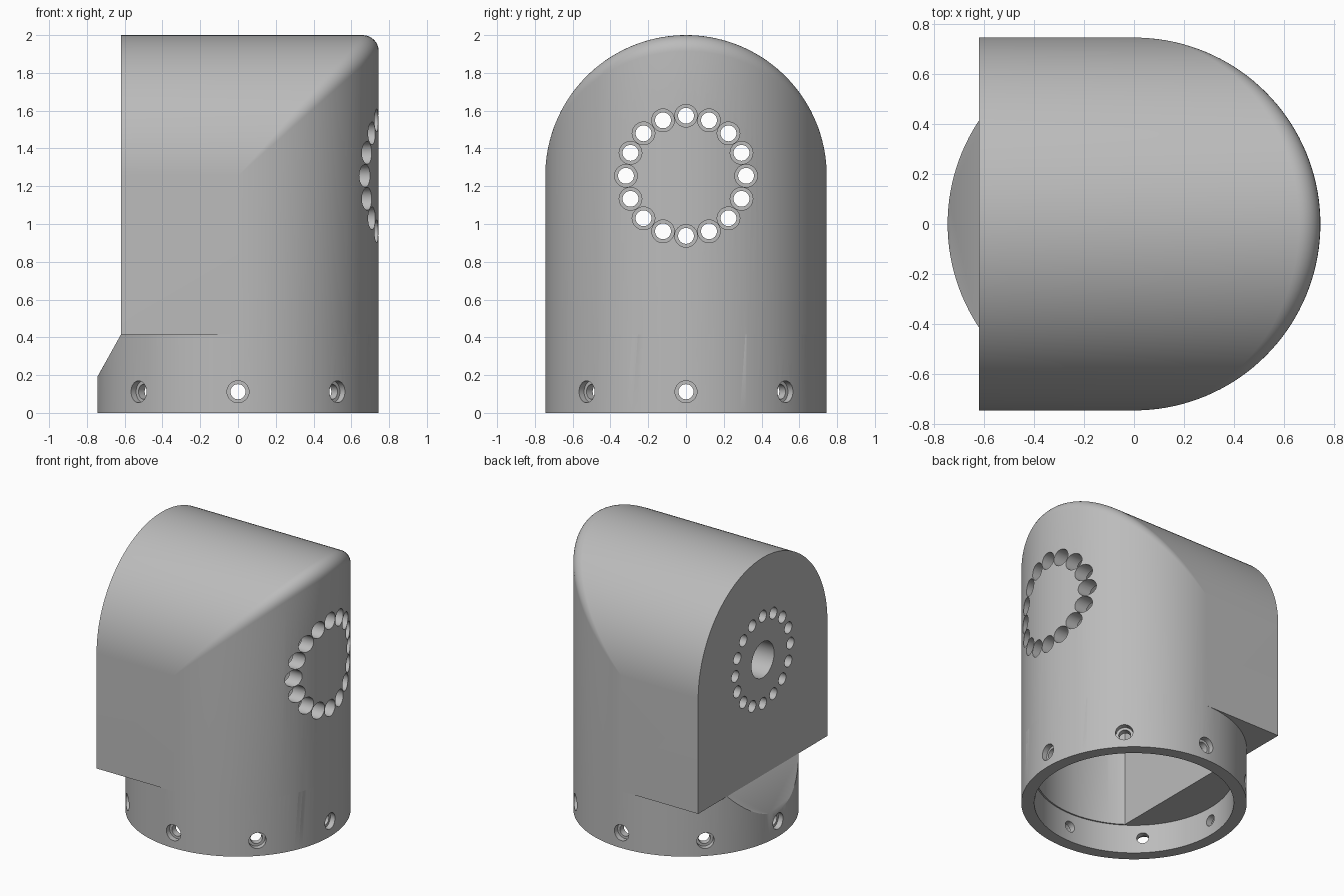
import bpy, bmesh
from math import sin, cos, pi, radians
from mathutils import Vector

cube = bpy.data.objects.get("Cube")
if cube:
    bpy.data.objects.remove(cube, do_unlink=True)

R = 0.745          # outer radius
AXIS = 1.255       # height of the horizontal arch axis
SHELF = 0.415      # underside of the square back
BACK = -0.62       # flat mounting face

grey = bpy.data.materials.new("light_grey")
grey.use_nodes = True
grey.diffuse_color = (0.5, 0.5, 0.5, 1)
grey.node_tree.nodes["Principled BSDF"].inputs["Base Color"].default_value = (0.5, 0.5, 0.5, 1)


def add_object(name, bm):
    bmesh.ops.remove_doubles(bm, verts=bm.verts, dist=1e-5)
    bmesh.ops.recalc_face_normals(bm, faces=bm.faces)
    mesh = bpy.data.meshes.new(name)
    bm.to_mesh(mesh)
    bm.free()
    mesh.materials.append(grey)
    ob = bpy.data.objects.new(name, mesh)
    bpy.context.collection.objects.link(ob)
    return ob


def arched_solid(name, radius, fillet, back, floor, round_back=False, steps=72, arc=8):
    """Upright cylinder meeting a horizontal arch, with a rolling-ball fillet."""
    bm = bmesh.new()
    columns = []
    inner = radius - fillet
    for i in range(steps + 1):
        t = -pi / 2 + pi * i / steps
        c, s = cos(t), sin(t)
        xb = max(back, -radius * c) if round_back else back
        y = radius * s
        pts = [(xb, y, floor), (radius * c, y, floor)]
        side, top = Vector((c, s, 0)), Vector((0, s, c))
        centre = Vector((inner * c, inner * s, AXIS + inner * c))
        for k in range(arc + 1):
            if c < 1e-6:
                d = side
            else:
                d = side.slerp(top, k / arc) if 0 < k < arc else (side if k == 0 else top)
            pts.append(centre + d * fillet)
        pts.append((xb, y, AXIS + radius * c))
        columns.append([bm.verts.new(p) for p in pts])
    n = len(columns[0])
    for a, b in zip(columns, columns[1:]):
        for k in range(n):
            m = (k + 1) % n
            bm.faces.new((a[k], a[m], b[m], b[k]))
    if not round_back:
        bm.faces.new(columns[0])
        bm.faces.new(columns[-1])
    return add_object(name, bm)


def rod(bm, start, end, radius, sides=32):
    """Add a closed cylinder between two points."""
    start, end = Vector(start), Vector(end)
    axis = end - start
    made = bmesh.ops.create_cone(bm, cap_ends=True, segments=sides, radius1=radius,
                                 radius2=radius, depth=axis.length)
    turn = axis.to_track_quat('Z', 'Y')
    for v in made["verts"]:
        v.co = turn @ v.co + (start + end) / 2


def combine(target, other, operation):
    mod = target.modifiers.new(operation.lower(), 'BOOLEAN')
    mod.operation, mod.solver, mod.object = operation, 'EXACT', other
    bpy.context.view_layer.objects.active = target
    bpy.ops.object.modifier_apply(modifier=mod.name)
    bpy.data.objects.remove(other, do_unlink=True)


# Arched upper housing with flat back
housing = arched_solid("elbow_housing", R, 0.085, BACK, SHELF)

# Round collar at the bottom, with a sloped cut under the flat back
bm = bmesh.new()
rod(bm, (0, 0, 0), (0, 0, SHELF), R, 144)
cut = bmesh.ops.bisect_plane(bm, geom=bm.verts[:] + bm.edges[:] + bm.faces[:],
                             plane_co=(BACK, 0, SHELF), plane_no=(-0.225, 0, 0.125),
                             clear_outer=True)
bmesh.ops.holes_fill(bm, edges=[e for e in bm.edges if e.is_boundary])
combine(housing, add_object("collar", bm), 'UNION')

# Hollow interior and the wider socket at the bottom
combine(housing, arched_solid("cavity", 0.65, 0.03, -0.37, 0.15, True), 'DIFFERENCE')
bm = bmesh.new()
rod(bm, (0, 0, -0.1), (0, 0, 0.21), 0.66, 128)
combine(housing, add_object("socket", bm), 'DIFFERENCE')

# Ring of screw holes in the back plate, with larger access holes opposite
bm = bmesh.new()
for i in range(16):
    a = 2 * pi * i / 16
    y, z = 0.318 * sin(a), AXIS + 0.318 * cos(a)
    rod(bm, (-0.8, y, z), (-0.2, y, z), 0.042)
    rod(bm, (0.2, y, z), (0.9, y, z), 0.06)
rod(bm, (-0.8, 0, AXIS), (-0.2, 0, AXIS), 0.13, 48)
combine(housing, add_object("plate_holes", bm), 'DIFFERENCE')

# Eight counterbored screw holes around the collar
for start, radius in ((0.5, 0.04), (0.705, 0.058)):
    bm = bmesh.new()
    for i in range(8):
        d = Vector((cos(i * pi / 4), sin(i * pi / 4), 0))
        up = Vector((0, 0, 0.112))
        rod(bm, d * start + up, d * 0.9 + up, radius)
    combine(housing, add_object("collar_holes", bm), 'DIFFERENCE')

# Smooth shading with sharp edges kept
bpy.ops.object.select_all(action='DESELECT')
housing.select_set(True)
bpy.context.view_layer.objects.active = housing
bpy.ops.object.shade_smooth_by_angle(angle=radians(30))
